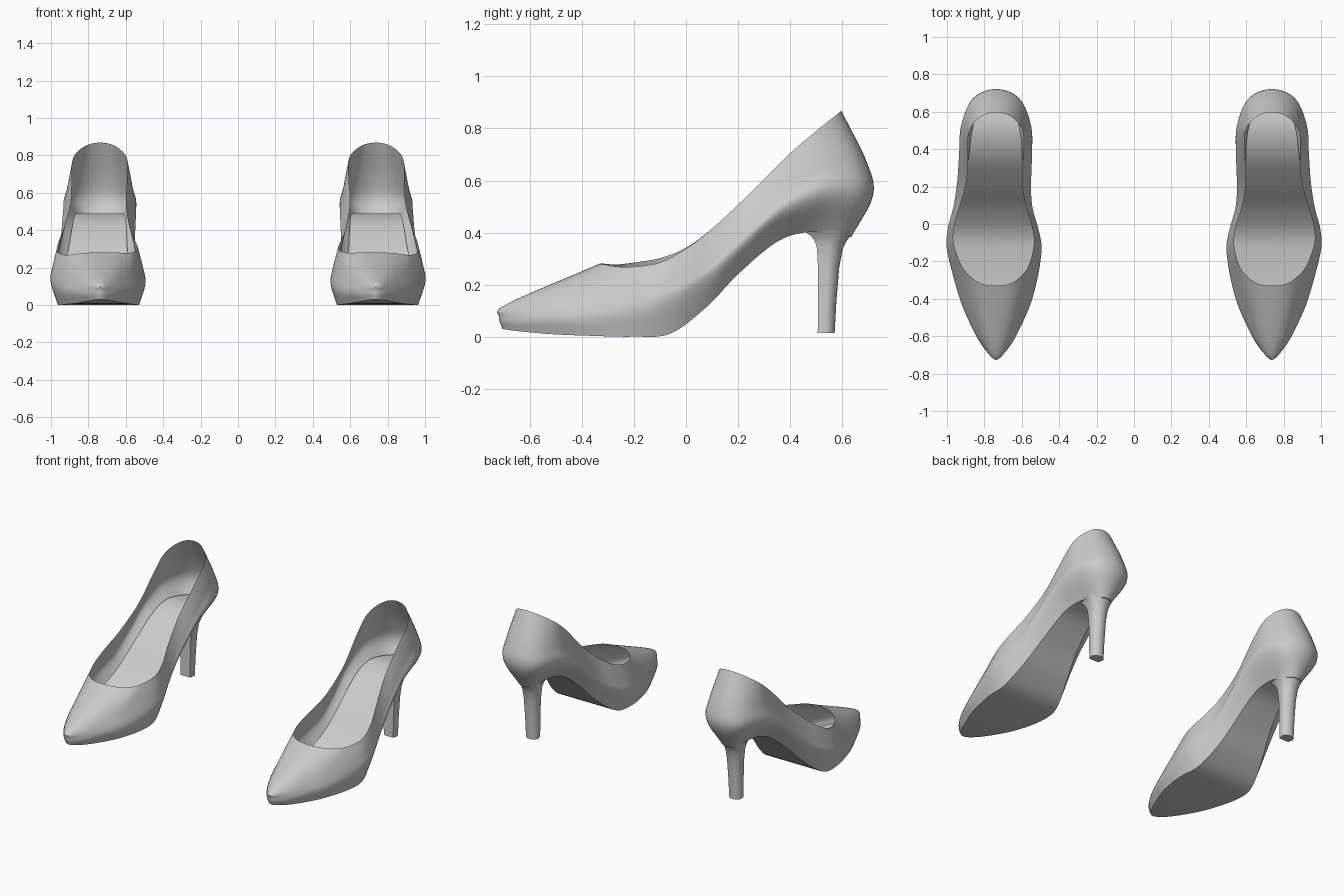
import bpy, bmesh, math
from mathutils import Vector

if "Cube" in bpy.data.objects:
    bpy.data.objects.remove(bpy.data.objects["Cube"])

CENTRE = 0.737   # distance of each shoe's centreline from x = 0
SUB = 5          # subdivisions between guide stations

# Guide lines from toe to back of heel: (half width, y, z)
SOLE = [(0, -.705, .03), (.06, -.65, .022), (.125, -.52, .01), (.18, -.38, .004),
        (.215, -.2, 0), (.205, -.06, .012), (.165, .08, .115), (.13, .2, .24),
        (.105, .35, .365), (.085, .475, .402), (.055, .6, .385), (0, .635, .383)]
BULGE = [(0, -.718, .075), (.075, -.65, .07), (.145, -.52, .075), (.2, -.38, .08),
         (.25, -.16, .11), (.243, -.04, .15), (.21, .08, .22), (.195, .2, .33),
         (.19, .36, .47), (.183, .52, .54), (.12, .67, .54), (0, .718, .54)]
UPPER = [(0, -.69, .125), (.065, -.61, .14), (.125, -.49, .15), (.18, -.35, .165),
         (.238, -.15, .19), (.235, -.03, .215), (.205, .09, .285), (.187, .21, .4),
         (.182, .38, .55), (.168, .53, .645), (.11, .65, .665), (0, .697, .665)]
RIM = [(0, -.33, .281), (.08, -.318, .278), (.145, -.27, .27), (.185, -.21, .268),
       (.215, -.1, .285), (.205, 0, .338), (.175, .1, .415), (.147, .24, .545),
       (.148, .39, .695), (.142, .5, .79), (.08, .575, .85), (0, .597, .868)]


def spline(pts, closed):
    """Catmull-Rom curve through the points."""
    n, out = len(pts), []
    if not closed:
        ext = [2 * pts[0] - pts[1]] + pts + [2 * pts[-1] - pts[-2]]
    for i in range(n if closed else n - 1):
        if closed:
            a, b, c, d = (pts[(i + k) % n] for k in (-1, 0, 1, 2))
        else:
            a, b, c, d = ext[i:i + 4]
        for s in range(SUB):
            t = s / SUB
            out.append(0.5 * (2 * b + (c - a) * t + (2 * a - 5 * b + 4 * c - d) * t ** 2
                              + (3 * b - a - 3 * c + d) * t ** 3))
    if not closed:
        out.append(pts[-1].copy())
    return out


def full_loop(half, inner_lift=0):
    """Outer side toe to heel, then back along the inner side."""
    outer = [Vector(p) for p in half]
    inner = [Vector((-x, y, z + inner_lift * math.exp(-((y + .15) / .12) ** 2)))
             for x, y, z in half[-2:0:-1]]
    return spline(outer + inner, True)


def place(p):
    """Bend the shoe slightly outward at the waist and move it to its side."""
    return Vector((CENTRE + p.x + .018 * math.exp(-((p.y - .05) / .25) ** 2), p.y, p.z))


def make(name, verts, faces, fix_normals=False):
    me = bpy.data.meshes.new(name)
    me.from_pydata([place(v) for v in verts], [], faces)
    if fix_normals:
        bm = bmesh.new()
        bm.from_mesh(me)
        bmesh.ops.recalc_face_normals(bm, faces=bm.faces)
        bm.to_mesh(me)
        bm.free()
    ob = bpy.data.objects.new(name, me)
    bpy.context.collection.objects.link(ob)
    bpy.ops.object.select_all(action='DESELECT')
    ob.select_set(True)
    bpy.context.view_layer.objects.active = ob
    bpy.ops.object.shade_smooth_by_angle(angle=math.radians(40))
    # second shoe of the pair
    mod = ob.modifiers.new("pair", 'MIRROR')
    mod.use_mirror_merge = False
    return ob


def wall_faces(rows, n):
    return [(r * n + i, r * n + (i + 1) % n, (r + 1) * n + (i + 1) % n, (r + 1) * n + i)
            for r in range(rows - 1) for i in range(n)]


def strip_faces(n, flip=False):
    """Fill a loop with cross strips joining its two sides."""
    faces = [(0, 1, n - 1)]
    faces += [(i, i + 1, n - i - 1, n - i) for i in range(1, n // 2 - 1)]
    faces.append((n // 2 - 1, n // 2, n // 2 + 1))
    return [f[::-1] for f in faces] if flip else faces


# Upper: skin from the sole edge to the opening
loops = [full_loop(SOLE), full_loop(BULGE), full_loop(UPPER), full_loop(RIM, .02)]
n = len(loops[0])
columns = [spline([lp[i] for lp in loops], False) for i in range(n)]
rows = [[c[r] for c in columns] for r in range(len(columns[0]))]
make("upper", [p for r in rows for p in r], wall_faces(len(rows), n))

# Outsole
make("outsole", rows[0], strip_faces(n, True))

# Insole, raised a little more towards the heel
insole = [p + Vector((0, 0, .03 * min(1, max(0, p.y / .5)))) for p in rows[2]]
make("insole", insole, strip_faces(n))

# Heel: D-shaped rings (z, front y, back y, half width)
RINGS = [(.41, .45, .642, .085), (.385, .483, .63, .07), (.365, .496, .615, .063),
         (.34, .503, .603, .057), (.27, .507, .589, .05), (.14, .507, .578, .045),
         (.015, .506, .571, .042)]
verts = []
for z, y0, y1, w in RINGS:
    ym = y0 + .45 * (y1 - y0)
    verts += [Vector((w * math.cos(math.pi * k / 12), ym + (y1 - ym) * math.sin(math.pi * k / 12), z))
              for k in range(13)]
    verts += [Vector((-w * .8, y0, z)), Vector((w * .8, y0, z))]
m = 15
faces = wall_faces(len(RINGS), m)
faces += [tuple(range(m)), tuple(range((len(RINGS) - 1) * m, len(RINGS) * m))]
make("heel", verts, faces, True)
